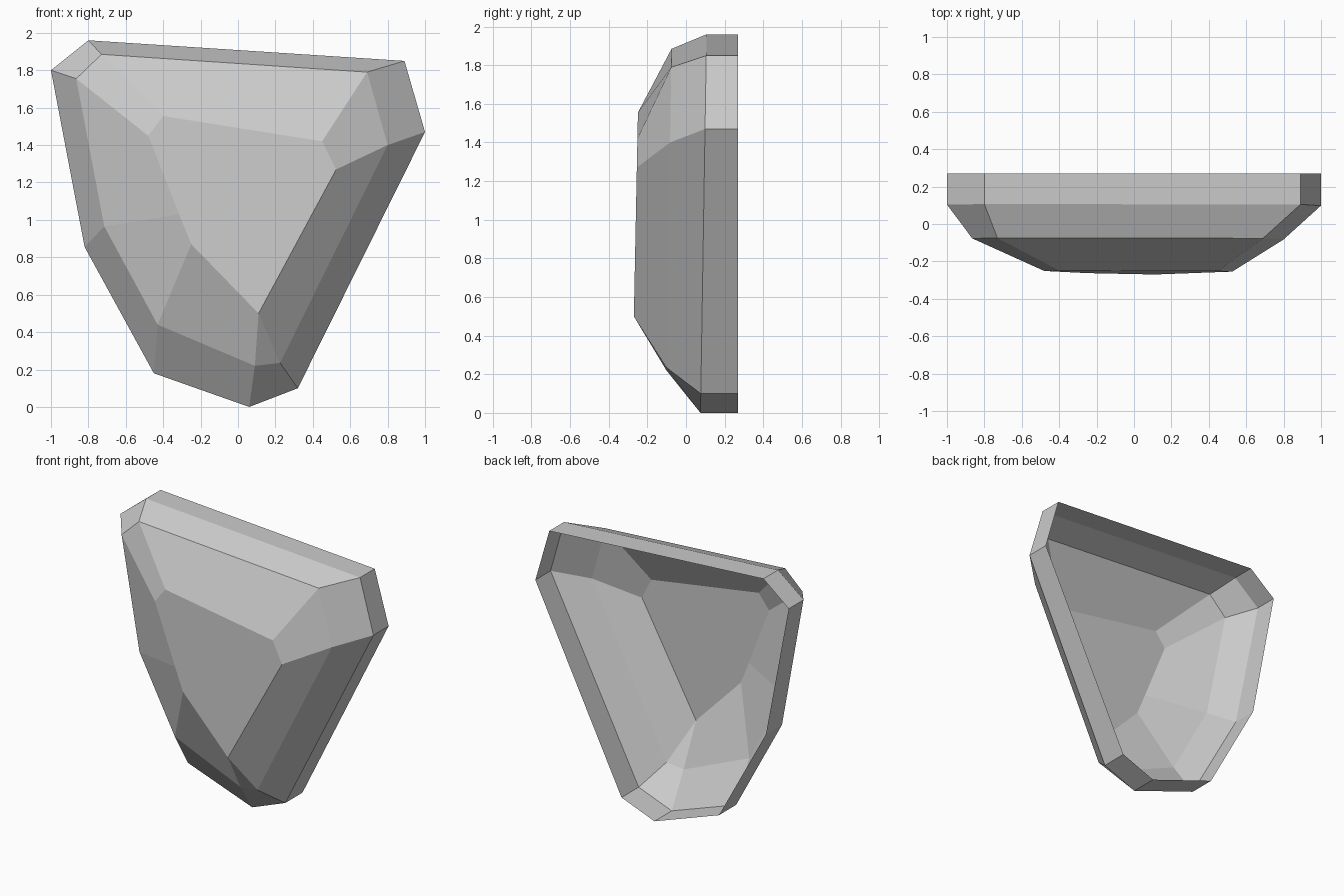
import bpy
import bmesh

default_cube = bpy.data.objects.get("Cube")
if default_cube:
    bpy.data.objects.remove(default_cube, do_unlink=True)

# Single matte stone colour
stone_grey = bpy.data.materials.new("stone_grey")
stone_grey.use_nodes = True
colour = (0.6, 0.6, 0.6, 1.0)
stone_grey.diffuse_color = colour
stone_grey.node_tree.nodes["Principled BSDF"].inputs["Base Color"].default_value = colour

# Eight-sided (x, z) outlines, clockwise from the upper corner at -x
RIM = [(-1, 1.8), (-.8, 1.96), (.89, 1.85), (1, 1.47),
       (.32, .1), (.06, 0), (-.45, .18), (-.82, .855)]
SHOULDER = [(-.865, 1.755), (-.73, 1.885), (.69, 1.79), (.8, 1.4),
            (.225, .235), (.09, .22), (-.43, .44), (-.715, .965)]
FACE = [(-.48, 1.45), (-.4, 1.555), (.45, 1.42), (.525, 1.27),
        (.11, .5), (.11, .5), (-.25, .87), (-.315, 1.03)]


def add_ring(bm, outline, depth, slope=0.0):
    """Place an outline at a depth that leans back with height."""
    return [bm.verts.new((x, depth + slope * z, z)) for x, z in outline]


def bridge(bm, outer, inner):
    """Join two rings with a band of outward-facing quads."""
    count = len(outer)
    for i in range(count):
        j = (i + 1) % count
        bm.faces.new((inner[i], inner[j], outer[j], outer[i]))


# Rings run from the open back to the flat front
bm = bmesh.new()
rings = [
    add_ring(bm, RIM, 0.27),
    add_ring(bm, RIM, 0.075, 0.016),
    add_ring(bm, SHOULDER, -0.105, 0.016),
    add_ring(bm, FACE, -0.28, 0.02),
]
for outer, inner in zip(rings, rings[1:]):
    bridge(bm, outer, inner)

# Front facet, then weld the corner that closes to a point
bm.faces.new(list(reversed(rings[-1])))
bmesh.ops.remove_doubles(bm, verts=bm.verts[:], dist=0.001)

mesh = bpy.data.meshes.new("rock_shell")
bm.to_mesh(mesh)
bm.free()
mesh.materials.append(stone_grey)
rock_shell = bpy.data.objects.new("rock_shell", mesh)
bpy.context.collection.objects.link(rock_shell)
